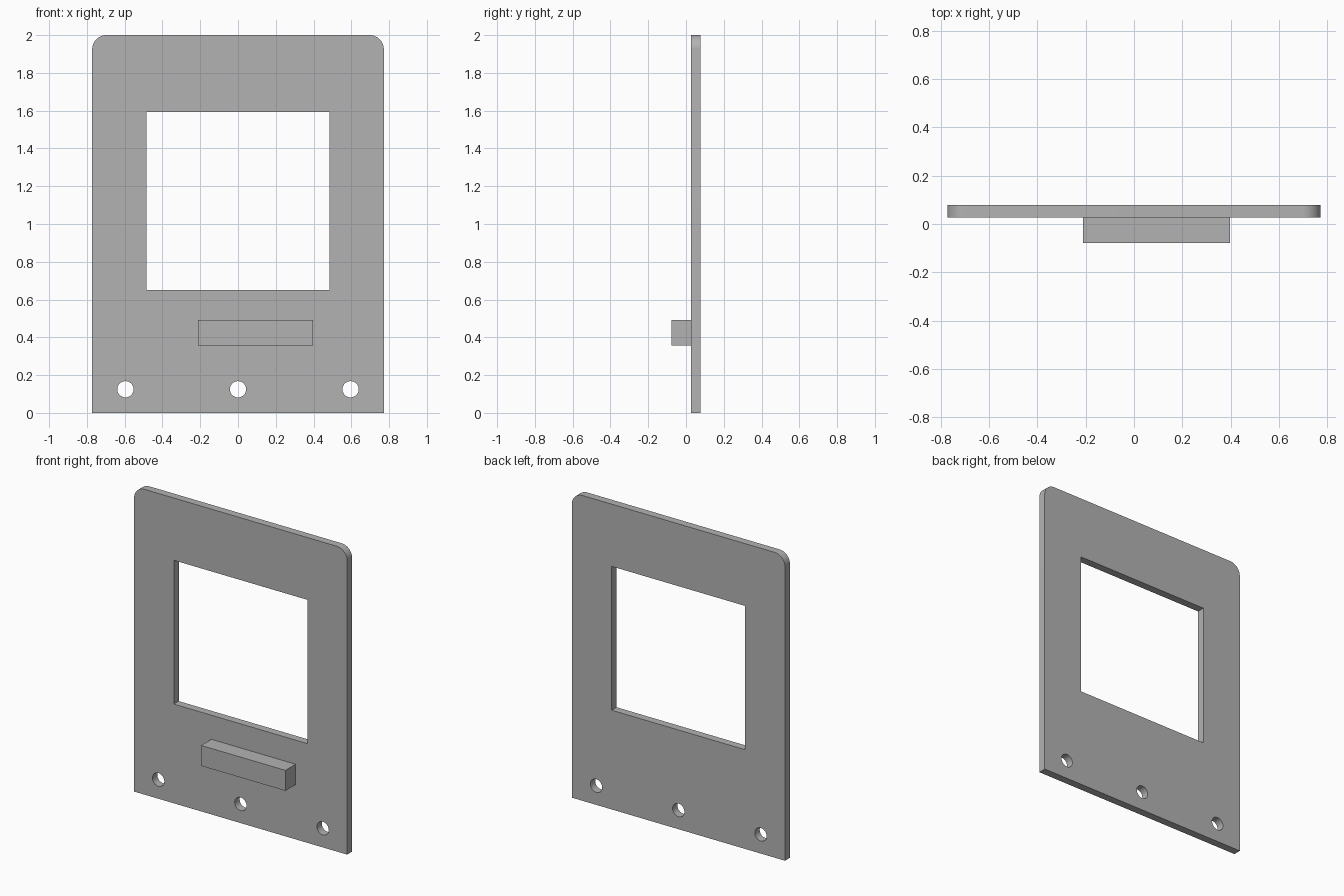
import bpy
import bmesh
from math import sin, cos, pi, radians

if "Cube" in bpy.data.objects:
    bpy.data.objects.remove(bpy.data.objects["Cube"], do_unlink=True)

HALF_WIDTH, HEIGHT, CORNER = 0.772, 2.0, 0.075
FRONT, BACK = 0.027, 0.078

grey = bpy.data.materials.new("plain grey")
grey.use_nodes = True
grey.diffuse_color = (0.45, 0.45, 0.45, 1)
grey.node_tree.nodes["Principled BSDF"].inputs["Base Color"].default_value = grey.diffuse_color


def arc(cx, cz, radius, start, end, steps):
    angles = [start + (end - start) * i / steps for i in range(steps + 1)]
    return [(cx + radius * cos(a), cz + radius * sin(a)) for a in angles]


def rectangle(x0, x1, z0, z1):
    return [(x0, z0), (x1, z0), (x1, z1), (x0, z1)]


def prism(name, outline, y0, y1):
    """Extrude an outline in x and z from y0 to y1."""
    bm = bmesh.new()
    face = bm.faces.new([bm.verts.new((x, y0, z)) for x, z in outline])
    extruded = bmesh.ops.extrude_face_region(bm, geom=[face])["geom"]
    moved = [v for v in extruded if isinstance(v, bmesh.types.BMVert)]
    bmesh.ops.translate(bm, verts=moved, vec=(0, y1 - y0, 0))
    bmesh.ops.recalc_face_normals(bm, faces=bm.faces)
    mesh = bpy.data.meshes.new(name)
    bm.to_mesh(mesh)
    bm.free()
    mesh.materials.append(grey)
    obj = bpy.data.objects.new(name, mesh)
    bpy.context.collection.objects.link(obj)
    return obj


def activate(obj):
    bpy.ops.object.select_all(action="DESELECT")
    obj.select_set(True)
    bpy.context.view_layer.objects.active = obj


def cut(target, outline):
    """Cut an outline right through the target."""
    cutter = prism("cutter", outline, FRONT - 0.1, BACK + 0.1)
    cutter.hide_render = True
    mod = target.modifiers.new("opening", "BOOLEAN")
    mod.operation, mod.solver, mod.object = "DIFFERENCE", "EXACT", cutter
    activate(target)
    bpy.ops.object.modifier_apply(modifier=mod.name)
    bpy.data.objects.remove(cutter, do_unlink=True)


# Panel with rounded top corners
inner, top = HALF_WIDTH - CORNER, HEIGHT - CORNER
outline = [(-HALF_WIDTH, 0), (HALF_WIDTH, 0)]
outline += arc(inner, top, CORNER, 0, pi / 2, 12)
outline += arc(-inner, top, CORNER, pi / 2, pi, 12)
panel = prism("panel", outline, FRONT, BACK)

# Window and the row of mounting holes
cut(panel, rectangle(-0.484, 0.484, 0.65, 1.592))
for x in (-0.596, 0, 0.596):
    cut(panel, arc(x, 0.125, 0.043, 0, 2 * pi, 32)[:-1])
activate(panel)
bpy.ops.object.shade_smooth_by_angle(angle=radians(30))

# Block on the front
prism("front_block", rectangle(-0.212, 0.398, 0.358, 0.492), -0.078, FRONT)
